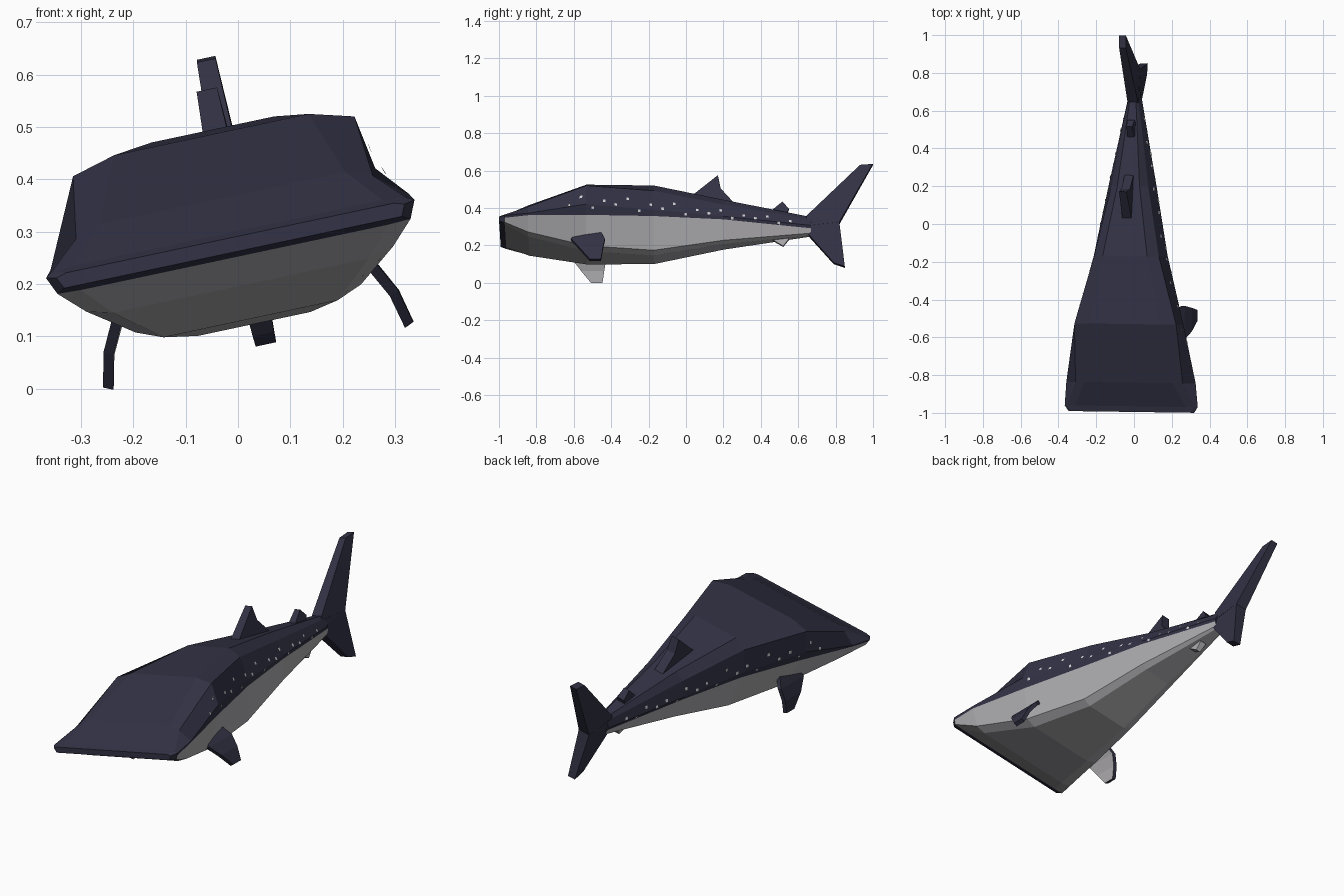
import bpy, bmesh, math
from mathutils import Matrix, Vector

cube = bpy.data.objects.get("Cube")
if cube:
    bpy.data.objects.remove(cube)


def make_material(name, color):
    mat = bpy.data.materials.new(name)
    mat.use_nodes = True
    mat.diffuse_color = color
    bsdf = mat.node_tree.nodes["Principled BSDF"]
    bsdf.inputs["Base Color"].default_value = color
    bsdf.inputs["Roughness"].default_value = 0.9
    return mat


navy = make_material("dark navy skin", (0.032, 0.032, 0.06, 1))
grey = make_material("pale grey belly", (0.42, 0.41, 0.43, 1))
white = make_material("white spots", (0.65, 0.65, 0.67, 1))

# The swimming pose: the whole animal banks to one side and yaws slightly
pose = (Matrix.Translation((0, 0, 0.28))
        @ Matrix.Rotation(math.radians(-0.8), 4, 'Z')
        @ Matrix.Rotation(math.radians(-12), 4, 'Y'))


def finish(name, bm, mats, recalc=True):
    if recalc:
        bmesh.ops.recalc_face_normals(bm, faces=bm.faces[:])
    bm.transform(pose)
    mesh = bpy.data.meshes.new(name)
    bm.to_mesh(mesh)
    bm.free()
    for mat in mats:
        mesh.materials.append(mat)
    obj = bpy.data.objects.new(name, mesh)
    bpy.context.collection.objects.link(obj)
    return obj


# Half sections: y, back, shoulder, flank, height of colour line, belly edge, keel
sections = [
    (-0.995, (.28, .008), (.32, .008), (.34, .002), -.005, (.33, -.02), (.28, -.02)),
    (-0.965, (.30, .018), (.345, .014), (.36, .006), -.006, (.345, -.028), (.30, -.03)),
    (-0.84, (.24, .086), (.29, .068), (.35, .02), .010, (.30, -.072), (.25, -.085)),
    (-0.53, (.19, .21), (.275, .187), (.293, .082), .027, (.22, -.13), (.17, -.15)),
    (-0.17, (.12, .22), (.175, .18), (.20, .07), .038, (.15, -.14), (.11, -.16)),
    (0.20, (.06, .155), (.10, .12), (.13, .05), .034, (.10, -.075), (.07, -.09)),
    (0.67, (.015, .07), (.025, .055), (.036, .02), .005, (.025, -.02), (.015, -.03)),
]


def half_ring(section):
    y, back, shoulder, flank, line, belly, keel = section
    t = (flank[1] - line) / (flank[1] - belly[1])
    mid = (flank[0] + t * (belly[0] - flank[0]), line)
    return [Vector((x, y, z)) for x, z in (back, shoulder, flank, mid, belly, keel)]


halves = [half_ring(s) for s in sections]

# Body: lofted sections, dark above the colour line and on the lip
bm = bmesh.new()
rings = []
for half in halves:
    loop = half + [Vector((-p.x, p.y, p.z)) for p in reversed(half)]
    rings.append([bm.verts.new(p) for p in loop])
count = len(rings[0])
for r in range(len(rings) - 1):
    for i in range(count):
        j = (i + 1) % count
        face = bm.faces.new((rings[r][i], rings[r][j], rings[r + 1][j], rings[r + 1][i]))
        face.material_index = 1 if r > 0 and 3 <= i <= 7 else 0
bm.faces.new(rings[0])
bm.faces.new(rings[-1])
finish("body", bm, [navy, grey])


# Upright fins: side profiles extruded across the body and thinned at the tip
def upright_fin(name, profile, root, tip, mat):
    bm = bmesh.new()
    base = profile[0][1]
    reach = max(abs(z - base) for y, z in profile)
    sides = []
    for sign in (-1, 1):
        verts = []
        for y, z in profile:
            half = root + (tip - root) * abs(z - base) / reach
            verts.append(bm.verts.new((sign * half, y, z)))
        bm.faces.new(verts)
        sides.append(verts)
    for i in range(len(profile)):
        j = (i + 1) % len(profile)
        bm.faces.new((sides[0][i], sides[0][j], sides[1][j], sides[1][i]))
    return finish(name, bm, [mat])


upright_fin("front_dorsal_fin", [(0, .16), (.17, .298), (.185, .225), (.28, .12)], .026, .02, navy)
upright_fin("rear_dorsal_fin", [(.44, .09), (.515, .155), (.55, .115), (.53, .07)], .022, .015, navy)
upright_fin("anal_fin", [(.44, -.04), (.52, -.088), (.55, -.05), (.53, -.02)], .018, .012, grey)
upright_fin("upper_tail_lobe", [(.82, .04), (.64, .02), (.645, .075), (.93, .355), (.998, .36)], .03, .018, navy)
upright_fin("lower_tail_lobe", [(.82, .04), (.64, .06), (.645, -.015), (.79, -.18), (.85, -.2)], .03, .02, navy)

# Pectoral fins: curved blades, dark outside and pale inside
stations = [(.215, -.04, -.58, -.46), (.26, -.10, -.61, -.43),
            (.288, -.155, -.565, -.44), (.303, -.22, -.51, -.45)]
for side, sign in (("left", 1), ("right", -1)):
    bm = bmesh.new()
    loops = []
    for x, z, front, rear in stations:
        corners = ((x, front), (x, rear), (x - .018, rear), (x - .018, front))
        loops.append([bm.verts.new((sign * cx, cy, z - .008 * (cx < x))) for cx, cy in corners])
    for a, b in zip(loops, loops[1:]):
        for i in range(4):
            j = (i + 1) % 4
            face = bm.faces.new((a[i], a[j], b[j], b[i]))
            face.material_index = 1 if i == 2 else 0
    bm.faces.new(loops[0])
    bm.faces.new(loops[-1])
    finish(side + "_pectoral_fin", bm, [navy, grey])


# Spots: tiny plates resting on the upper flanks and back
def skin_point(y, strip, t):
    for a, b in zip(halves, halves[1:]):
        if y <= b[0].y:
            k = (y - a[0].y) / (b[0].y - a[0].y)
            break
    return a[strip].lerp(b[strip], k).lerp(a[strip + 1].lerp(b[strip + 1], k), t)


bm = bmesh.new()
size = 0.007
for n in range(20):
    y = -0.62 + 0.062 * n
    strip, t = ((1, .9), (1, .55), (2, .3), (1, .75))[n % 4]
    p = skin_point(y, strip, t)
    along = (skin_point(y + .01, strip, t) - p).normalized()
    down = (skin_point(y, strip, t + .05) - p).normalized()
    out = along.cross(down).normalized()
    if out.x < 0:
        out = -out
    for sign in (1, -1):
        quad = []
        for u, v in ((-1, -1), (1, -1), (1, 1), (-1, 1)):
            q = p + along * u * size + down * v * size + out * .003
            quad.append(bm.verts.new((sign * q.x, q.y, q.z)))
        face = bm.faces.new(quad)
        face.normal_update()
        if face.normal.x * sign < 0:
            face.normal_flip()
finish("skin_spots", bm, [white], recalc=False)
